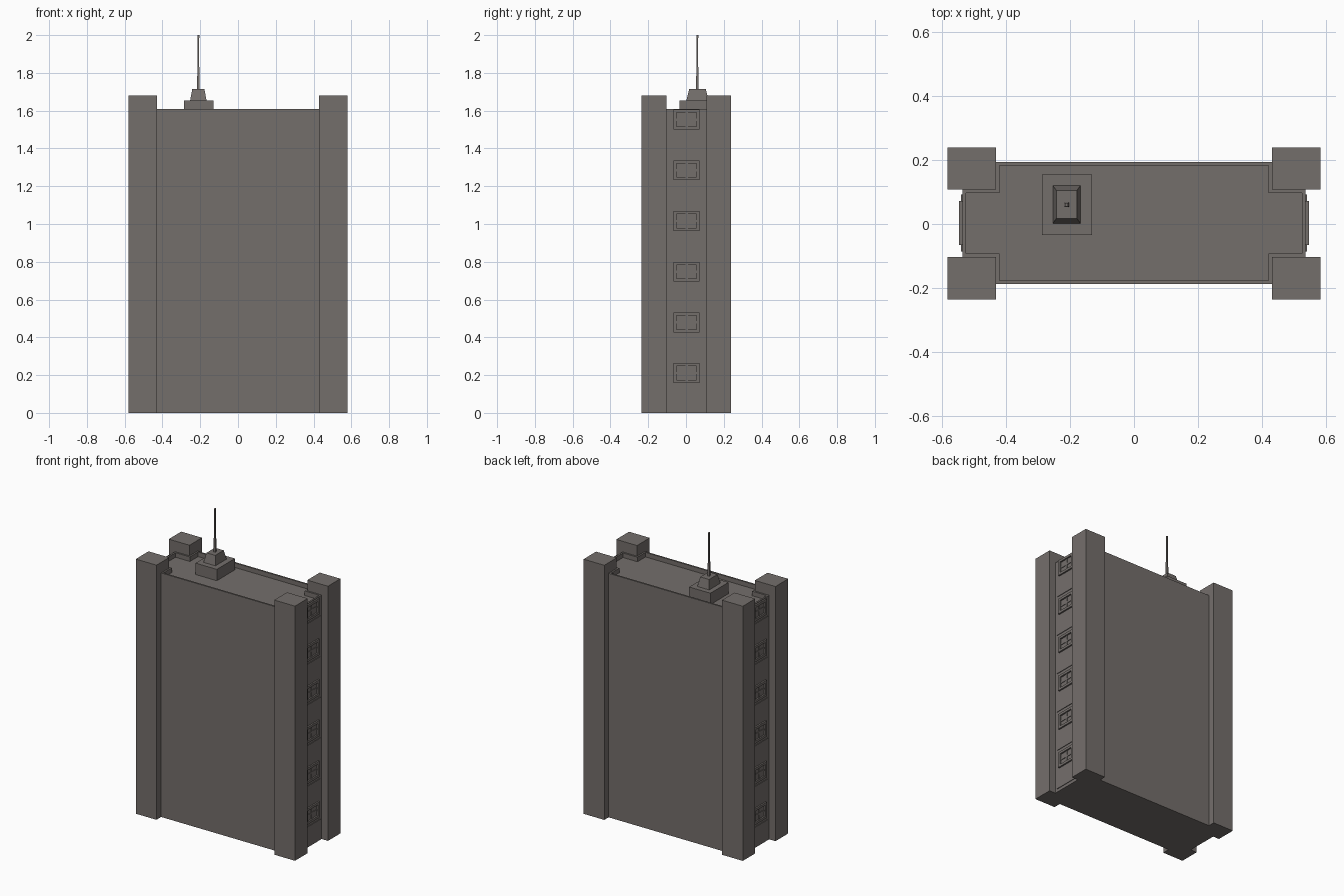
import bpy, bmesh
from mathutils import Vector

if "Cube" in bpy.data.objects:
    bpy.data.objects.remove(bpy.data.objects["Cube"])

stone = bpy.data.materials.new("warm grey stone")
stone.diffuse_color = (0.175, 0.158, 0.148, 1)
stone.use_nodes = True
stone.node_tree.nodes["Principled BSDF"].inputs["Base Color"].default_value = stone.diffuse_color


def finish(bm, name):
    bmesh.ops.recalc_face_normals(bm, faces=bm.faces)
    me = bpy.data.meshes.new(name)
    bm.to_mesh(me)
    bm.free()
    me.materials.append(stone)
    ob = bpy.data.objects.new(name, me)
    bpy.context.collection.objects.link(ob)
    return ob


def add_box(bm, x, y, z, taper=(1, 1)):
    """Box from (min, max) ranges; the top can be scaled about its centre."""
    cx, cy = sum(x) / 2, sum(y) / 2
    for v in bmesh.ops.create_cube(bm, size=1)["verts"]:
        sx, sy = taper if v.co.z > 0 else (1, 1)
        v.co = Vector((cx + v.co.x * (x[1] - x[0]) * sx,
                       cy + v.co.y * (y[1] - y[0]) * sy,
                       z[0] if v.co.z < 0 else z[1]))


def box(name, x, y, z, taper=(1, 1)):
    bm = bmesh.new()
    add_box(bm, x, y, z, taper)
    return finish(bm, name)


ROOF, FLOORS = 1.61, 6
XW, XB = 0.535, 0.43                 # end walls, main block half lengths
YF, YB, WF, WB = -0.187, 0.193, -0.103, 0.108

# Main block: cross-shaped plan, with a sunken roof behind a thin parapet
plan = [(-XB, YF), (XB, YF), (XB, WF), (XW, WF), (XW, WB), (XB, WB),
        (XB, YB), (-XB, YB), (-XB, WB), (-XW, WB), (-XW, WF), (-XB, WF)]
bm = bmesh.new()
base = bm.faces.new([bm.verts.new((x, y, 0)) for x, y in plan])
bm.normal_update()
ext = bmesh.ops.extrude_face_region(bm, geom=[base], use_keep_orig=True)["geom"]
bmesh.ops.translate(bm, verts=[g for g in ext if isinstance(g, bmesh.types.BMVert)],
                    vec=(0, 0, ROOF))
bmesh.ops.recalc_face_normals(bm, faces=bm.faces)
top = next(f for f in bm.faces if f.calc_center_median().z > ROOF - 0.01)
bmesh.ops.inset_region(bm, faces=[top], thickness=0.011, use_even_offset=True)
top_ring = bmesh.ops.extrude_face_region(bm, geom=[top])["geom"]
bmesh.ops.translate(bm, verts=[g for g in top_ring if isinstance(g, bmesh.types.BMVert)],
                    vec=(0, 0, -0.03))
if top.is_valid:
    bmesh.ops.delete(bm, geom=[top], context='FACES_ONLY')
finish(bm, "main_block")

# Corner pillars
for sx, side in ((-1, "left"), (1, "right")):
    xs = sorted((sx * XB, sx * 0.581))
    box(f"front_{side}_pillar", xs, (-0.236, WF), (0, 1.68))
    box(f"back_{side}_pillar", xs, (WB, 0.238), (0, 1.68))

# End-wall windows (frames with cross bars) and spandrel plates
y0, y1, bar = -0.065, 0.072, 0.016
ym = (y0 + y1) / 2
step = ROOF / FLOORS
for sx, side in ((-1, "left"), (1, "right")):
    frames, plates = bmesh.new(), bmesh.new()
    xf = sorted((sx * (XW - 0.004), sx * (XW + 0.01)))
    xp = sorted((sx * (XW - 0.004), sx * (XW + 0.004)))
    for i in range(FLOORS):
        z1 = (i + 1) * step - 0.005
        z0 = z1 - 0.105
        zm = (z0 + z1) / 2
        for y in ((y0, y0 + bar), (y1 - bar, y1)):
            add_box(frames, xf, y, (z0, z1))
        for z in ((z0, z0 + bar), (z1 - bar, z1)):
            add_box(frames, xf, (y0 + bar, y1 - bar), z)
        add_box(frames, xp, (ym - 0.006, ym + 0.006), (z0 + bar, z1 - bar))
        add_box(frames, xp, (y0 + bar, y1 - bar), (zm - 0.006, zm + 0.006))
        add_box(plates, xp, (y0 - 0.02, y1 + 0.02), (i * step + 0.02, z0 - 0.02))
    finish(frames, f"{side}_window_frames")
    finish(plates, f"{side}_spandrel_panels")

# Rooftop hut, tapered mast foot and antenna
box("roof_hut", (-0.286, -0.131), (-0.034, 0.154), (1.575, 1.655))
box("mast_foot", (-0.254, -0.166), (0.001, 0.121), (1.65, 1.715), (0.73, 0.73))


def mast(name, r, z, taper=1):
    box(name, (-0.21 - r, -0.21 + r), (0.06 - r, 0.06 + r), z, (taper, taper))


mast("lower_mast", 0.007, (1.71, 1.83), 0.7)
mast("upper_mast", 0.004, (1.83, 1.985))
mast("mast_tip", 0.005, (1.985, 2.0))
